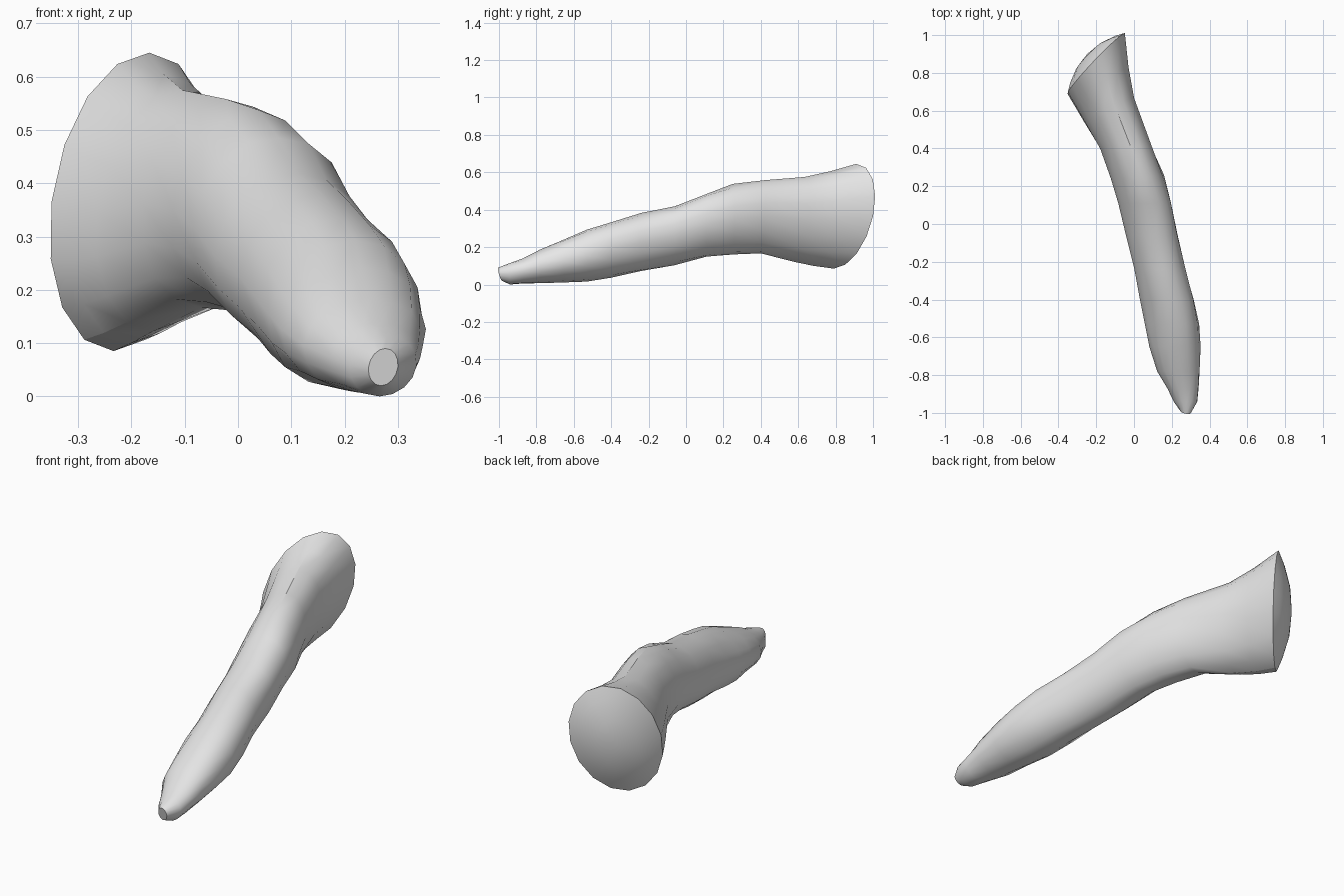
import bpy, bmesh, math, random
from mathutils import Vector

random.seed(4)
old = bpy.data.objects.get("Cube")
if old:
    bpy.data.objects.remove(old, do_unlink=True)

grey = bpy.data.materials.new("plain grey")
grey.use_nodes = True
grey.diffuse_color = (0.8, 0.8, 0.8, 1)
grey.node_tree.nodes["Principled BSDF"].inputs["Base Color"].default_value = (0.8, 0.8, 0.8, 1)

# Cross-sections from wide base to narrow tip:
# left x, left y, right x, right y, bottom z, top z, forward tilt
SECTIONS = [
    (-.35, .70, -.05, 1.0, .085, .645, .06),
    (-.31, .63, -.03, .82, .10, .605, .045),
    (-.265, .55, .00, .66, .122, .575, .03),
    (-.18, .40, .09, .42, .165, .558, .01),
    (-.125, .24, .155, .26, .165, .535, 0),
    (-.085, .11, .20, .11, .148, .485, 0),
    (-.045, -.06, .235, -.06, .105, .42, 0),
    (.00, -.24, .272, -.24, .07, .38, 0),
    (.035, -.40, .32, -.40, .04, .335, 0),
    (.06, -.53, .345, -.53, .017, .29, 0),
    (.085, -.65, .349, -.65, .012, .24, 0),
    (.125, -.78, .349, -.78, .008, .185, 0),
    (.175, -.87, .342, -.87, .004, .14, 0),
    (.21, -.94, .335, -.94, .0, .115, .0),
    (.245, -.99, .30, -1.0, .02, .09, -.01),
]
SIDES = 16


def ring_points(section, lump):
    xl, yl, xr, yr, zb, zt, tilt = section
    centre = Vector(((xl + xr) / 2, (yl + yr) / 2, (zb + zt) / 2))
    across = Vector(((xr - xl) / 2, (yr - yl) / 2, 0))
    up = Vector((0.12 * (zt - zb) / 2, tilt, (zt - zb) / 2))
    points = []
    for k in range(SIDES):
        a = math.tau * k / SIDES
        r = 1 + random.uniform(-lump, lump)
        points.append(centre + (across * math.cos(a) + up * math.sin(a)) * r)
    return centre, points


bm = bmesh.new()


def bridge(a, b):
    for k in range(SIDES):
        j = (k + 1) % SIDES
        bm.faces.new((a[k], a[j], b[j], b[k]))


# Tapering, slightly lumpy body
rings = []
for i, section in enumerate(SECTIONS):
    lump = 0.03 if 2 < i < len(SECTIONS) - 2 else 0
    centre, points = ring_points(section, lump)
    if i == 0:
        base_centre, base_points = centre, points
    rings.append([bm.verts.new(p) for p in points])
for a, b in zip(rings, rings[1:]):
    bridge(a, b)
bm.faces.new(rings[-1])

# Shallow domed cap on the wide slanted base
outward = Vector((-1, 1, -.18)).normalized()
previous = rings[0]
for scale in (0.8, 0.45):
    height = 0.07 * (1 - scale * scale)
    ring = [bm.verts.new(base_centre.lerp(p, scale) + outward * height) for p in base_points]
    bridge(ring, previous)
    previous = ring
apex = bm.verts.new(base_centre + outward * 0.07)
for k in range(SIDES):
    bm.faces.new((apex, previous[k], previous[(k + 1) % SIDES]))

bmesh.ops.recalc_face_normals(bm, faces=bm.faces[:])
mesh = bpy.data.meshes.new("tapered_body")
bm.to_mesh(mesh)
bm.free()
mesh.materials.append(grey)
body = bpy.data.objects.new("tapered_body", mesh)
bpy.context.collection.objects.link(body)

# Smooth sides with sharp rim and tip edges
bpy.ops.object.select_all(action='DESELECT')
body.select_set(True)
bpy.context.view_layer.objects.active = body
bpy.ops.object.shade_smooth_by_angle(angle=math.radians(32))
